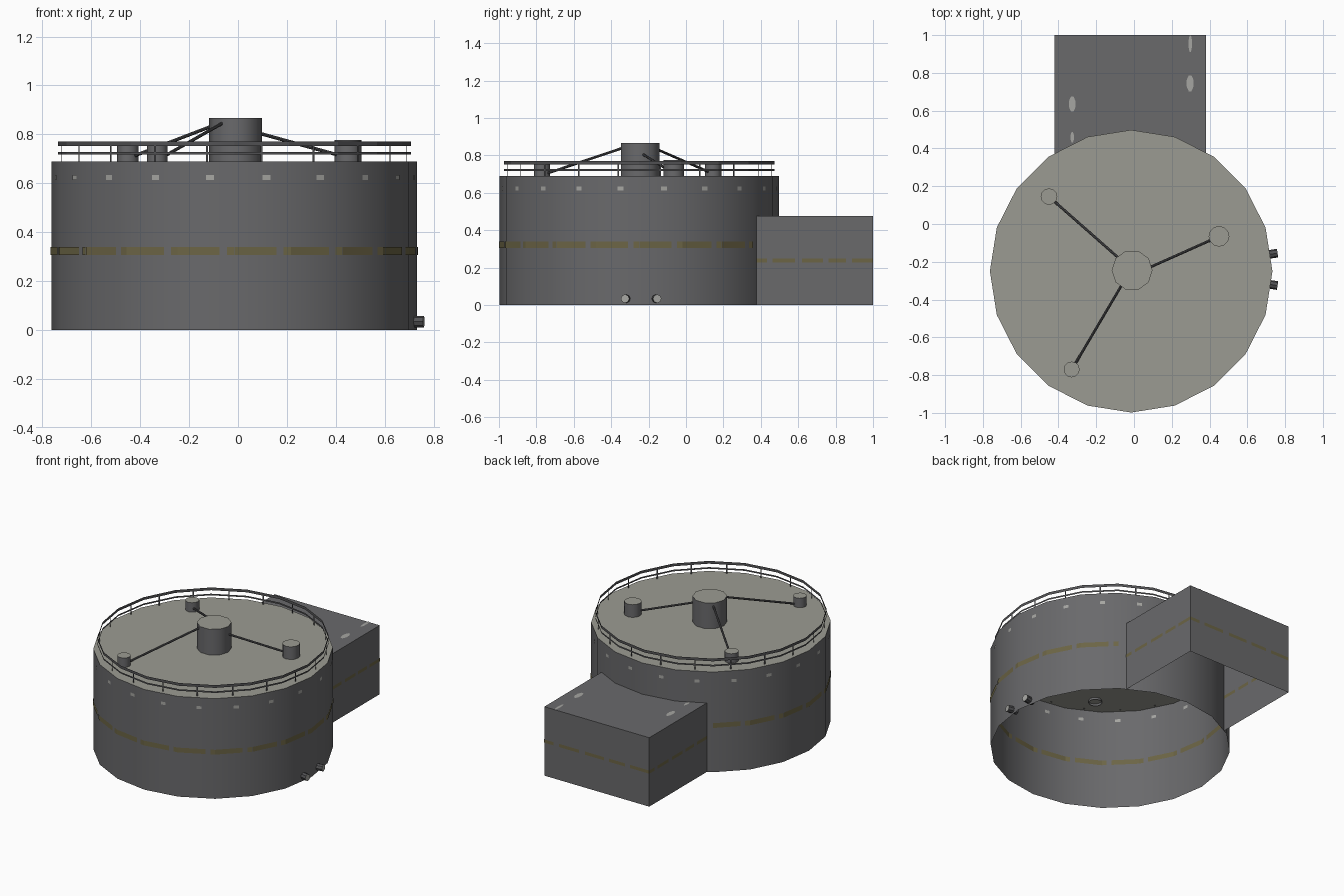
import bpy, bmesh, math
from mathutils import Vector

if "Cube" in bpy.data.objects:
    bpy.data.objects.remove(bpy.data.objects["Cube"])

CX, CY, R, H, N = -0.015, -0.25, 0.748, 0.69, 20
STEP = 2 * math.pi / N


def mat(name, col):
    m = bpy.data.materials.new(name)
    m.diffuse_color = (*col, 1)
    m.use_nodes = True
    m.node_tree.nodes["Principled BSDF"].inputs["Base Color"].default_value = m.diffuse_color
    return m


WALL = mat("grey_metal", (0.142, 0.142, 0.148))
ROOF = mat("pale_roof", (0.33, 0.33, 0.29))
DARK = mat("dark_metal", (0.085, 0.085, 0.09))
YELLOW = mat("faded_yellow", (0.150, 0.130, 0.060))
LIGHT = mat("light_marks", (0.38, 0.38, 0.36))


def make(name, polys, mats, smooth=False):
    """Build an object from (points, material index) polygons."""
    bm = bmesh.new()
    for pts, mi in polys:
        bm.faces.new([bm.verts.new(p) for p in pts]).material_index = mi
    bmesh.ops.remove_doubles(bm, verts=bm.verts, dist=1e-5)
    me = bpy.data.meshes.new(name)
    bm.to_mesh(me)
    bm.free()
    for m in mats:
        me.materials.append(m)
    ob = bpy.data.objects.new(name, me)
    bpy.context.collection.objects.link(ob)
    if smooth:
        bpy.ops.object.select_all(action='DESELECT')
        ob.select_set(True)
        bpy.context.view_layer.objects.active = ob
        bpy.ops.object.shade_smooth_by_angle(angle=math.radians(40))
    return ob


def ring(c, r, n, z):
    return [Vector((c[0] + r * math.cos(2 * math.pi * i / n),
                    c[1] + r * math.sin(2 * math.pi * i / n), z)) for i in range(n)]


def band(c, r, n, z0, z1, mi=0):
    a, b = ring(c, r, n, z0), ring(c, r, n, z1)
    return [([a[i], a[(i + 1) % n], b[(i + 1) % n], b[i]], mi) for i in range(n)]


def drum(name, c, r, n, z0, z1):
    """Open-bottomed cylinder with a pale lid."""
    return make(name, band(c, r, n, z0, z1) + [(ring(c, r, n, z1), 1)], [WALL, ROOF], True)


def tube(name, a, b, r, n=8, end=None):
    """Round bar between two points."""
    a, b = Vector(a), Vector(b)
    q = (b - a).to_track_quat('Z', 'Y')
    off = [q @ p for p in ring((0, 0), r, n, 0)]
    polys = [([a + off[i], a + off[(i + 1) % n], b + off[(i + 1) % n], b + off[i]], 0)
             for i in range(n)]
    polys += [([b + o for o in off], 1), ([a + o for o in reversed(off)], 0)]
    return make(name, polys, [DARK, end or DARK], True)


def strip(p, q, f0, f1, z0, z1, out=0.003):
    """Upright plate on the wall running from p to q, between two fractions."""
    p, q = Vector((*p[:2], 0)), Vector((*q[:2], 0))
    d = q - p
    n = Vector((d.y, -d.x, 0)).normalized() * out
    a, b = p + d * f0 + n, p + d * f1 + n
    return ([(a.x, a.y, z0), (b.x, b.y, z0), (b.x, b.y, z1), (a.x, a.y, z1)], 0)


# Tank shell, open below, with its roof
drum("tank", (CX, CY), R, N, 0, H)

# Broken stripe and small light marks around the tank
base = ring((CX, CY), R, N, 0)
sides = [(base[i], base[(i + 1) % N]) for i in range(N)]
dashes, marks = [], []
for p, q in sides:
    behind = p.y > 0.34 and q.y > 0.34          # hidden by the annex
    for s in (0.003, -0.003):                   # outside and inside
        if behind and s > 0:
            continue
        dashes += [strip(p, q, 0, 0.74, 0.306, 0.339, s), strip(p, q, 0.87, 1, 0.306, 0.339, s)]
    for s in (0.003, -0.003):
        marks.append(strip(p, q, 0.5, 0.64, 0.613, 0.633, s))
make("tank_stripe", dashes, [YELLOW])
make("tank_marks", marks, [LIGHT])

# Railing: two flat rails and a post at the middle of every side
rails = band((CX, CY), 0.722, N, 0.752, 0.771) + band((CX, CY), 0.722, N, 0.717, 0.728)
rr = ring((CX, CY), 0.722, N, 0)
for i in range(N):
    rails.append(strip(rr[i], rr[(i + 1) % N], 0.48, 0.52, 0.685, 0.755, 0.001))
make("railing", rails, [DARK])

# Central stack and roof vents
drum("central_stack", (-0.01, -0.245), 0.108, 10, H - 0.002, 0.867)
drum("vent_back", (-0.45, 0.145), 0.044, 12, 0.675, 0.755)
drum("vent_right", (0.45, -0.065), 0.055, 12, 0.675, 0.777)
drum("vent_front", (-0.33, -0.77), 0.042, 12, 0.675, 0.755)

# Sloping pipes from stack to vents
tube("roof_pipe_back", (-0.07, -0.19, 0.848), (-0.43, 0.127, 0.71), 0.007)
tube("roof_pipe_right", (0.06, -0.24, 0.812), (0.43, -0.075, 0.71), 0.007)
tube("roof_pipe_front", (-0.06, -0.315, 0.848), (-0.32, -0.755, 0.70), 0.007)

# Outlet pipes at the foot of the tank
for i, s in enumerate((1, -1)):
    y = -0.24 + s * 0.083
    tube(f"outlet_pipe_{i + 1}", (0.69, y - s * 0.008, 0.034), (0.76, y + s * 0.003, 0.034),
         0.023, 8, LIGHT)

# Annex: three walls and a roof trimmed to the tank, open below
x0, x1, y1, h = -0.42, 0.38, 1.0, 0.475
ya, yb = 0.371, 0.376
path = [(x1, yb), (x1, y1), (x0, y1), (x0, ya)]
rim = [(v.x, v.y) for v in base if v.y > 0.4]
rim.sort()
polys = [([(*path[i], 0), (*path[i + 1], 0), (*path[i + 1], h), (*path[i], h)], 0)
         for i in range(3)]
polys.append(([(*p, h) for p in path + rim], 0))
make("annex", polys, [WALL])

# Annex stripe
spans = [(0, 0.09), (0.14, 0.33), (0.39, 0.57), (0.62, 0.77), (0.82, 1)]
make("annex_stripe",
     [strip(path[i], path[i + 1], a, b, 0.228, 0.250, s)
      for i in range(3) for a, b in spans for s in (0.002, -0.002)], [YELLOW])

# Light marks on the annex roof
spots = []
for x, y, w, l in [(0.297, 0.745, 0.036, 0.085), (0.298, 0.955, 0.018, 0.088),
                   (-0.327, 0.635, 0.034, 0.08), (-0.327, 0.46, 0.018, 0.055)]:
    spots.append(([(x + w / 2 * math.cos(t * math.pi / 4 + 0.39) * 1.08,
                    y + l / 2 * math.sin(t * math.pi / 4 + 0.39) * 1.08, h + 0.003)
                   for t in range(8)], 0))
make("annex_roof_marks", spots, [LIGHT])
